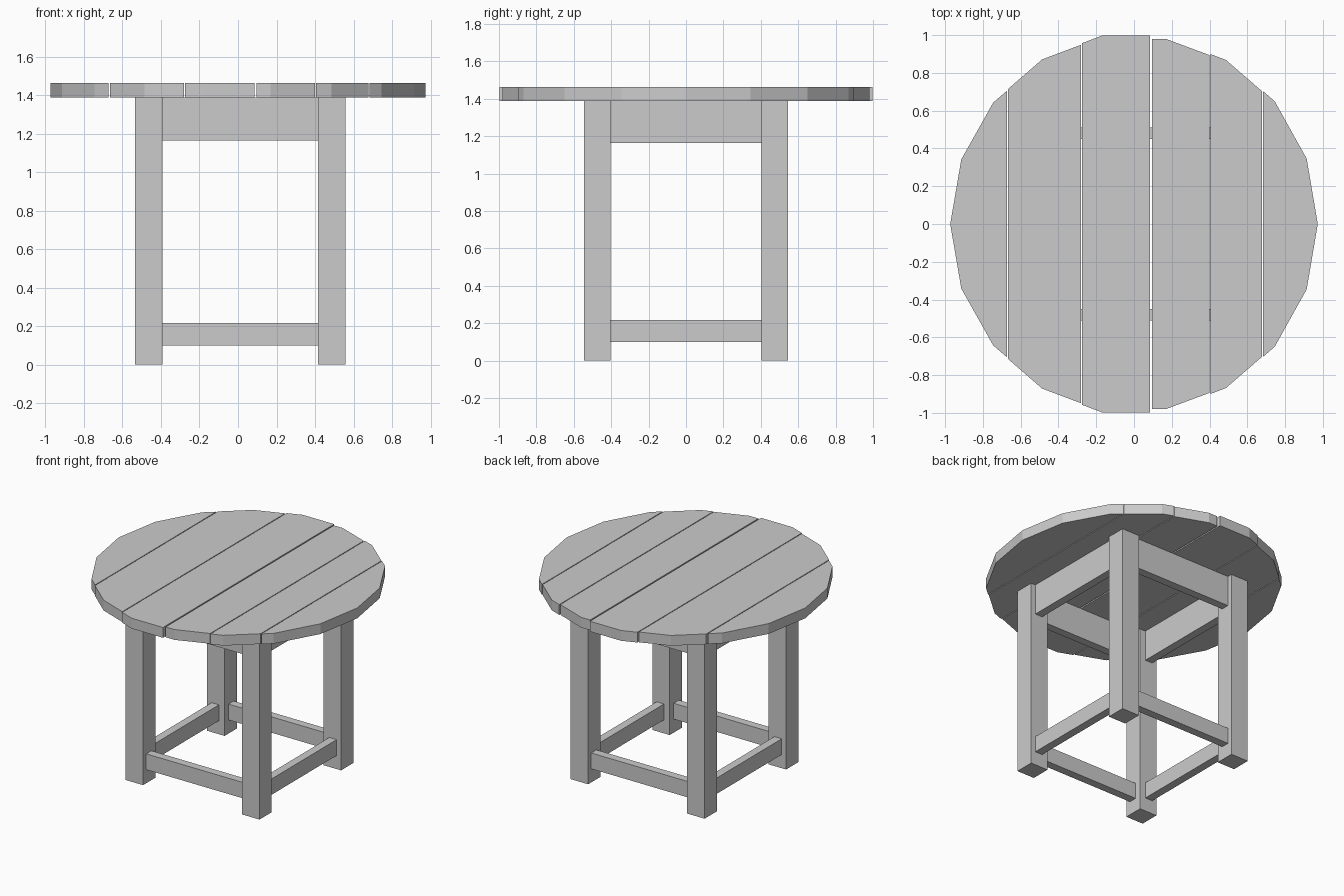
import bpy, bmesh, math
from mathutils import Vector

cube = bpy.data.objects.get("Cube")
if cube:
    bpy.data.objects.remove(cube, do_unlink=True)

grey = bpy.data.materials.new("plain grey")
grey.use_nodes = True
grey.diffuse_color = (0.6, 0.6, 0.6, 1)
grey.node_tree.nodes["Principled BSDF"].inputs["Base Color"].default_value = (0.6, 0.6, 0.6, 1)


def finish(name, bm):
    bmesh.ops.recalc_face_normals(bm, faces=bm.faces)
    mesh = bpy.data.meshes.new(name)
    bm.to_mesh(mesh)
    bm.free()
    mesh.materials.append(grey)
    obj = bpy.data.objects.new(name, mesh)
    bpy.context.scene.collection.objects.link(obj)
    return obj


def box(name, low, high):
    bm = bmesh.new()
    bmesh.ops.create_cube(bm, size=1)
    low, high = Vector(low), Vector(high)
    for v in bm.verts:
        v.co = (low + high) / 2 + v.co * (high - low)
    return finish(name, bm)


TOP, UNDER = 1.463, 1.387


def plank(name, x0, x1, stretch):
    """Slice of the eighteen-sided table top between two seams."""
    bm = bmesh.new()
    ring = [bm.verts.new((0.973 * math.cos(a), stretch * math.sin(a), UNDER))
            for a in (math.tau * i / 18 for i in range(18))]
    bm.faces.new(ring)
    for x, side in ((x0, -1), (x1, 1)):
        geom = bm.verts[:] + bm.edges[:] + bm.faces[:]
        bmesh.ops.bisect_plane(bm, geom=geom, plane_co=(x, 0, 0),
                               plane_no=(side, 0, 0), clear_outer=True)
    solid = bmesh.ops.extrude_face_region(bm, geom=bm.faces[:])
    verts = [g for g in solid["geom"] if isinstance(g, bmesh.types.BMVert)]
    bmesh.ops.translate(bm, vec=(0, 0, TOP - UNDER), verts=verts)
    return finish(name, bm)


# Table top planks, separated by narrow seams
seams = [-1.1, -0.669, -0.277, 0.091, 0.402, 0.68, 1.1]
gaps = [0, 0.003, 0.003, 0.005, 0.003, 0.003, 0]
stretches = [1.0, 1.006, 1.013, 0.995, 1.003, 1.01]
for i, stretch in enumerate(stretches):
    plank(f"top_plank_{i + 1}", seams[i] + gaps[i], seams[i + 1] - gaps[i + 1], stretch)

# Legs
CX, SPREAD, HALF = 0.012, 0.475, 0.071
for sx, xname in ((-1, "right"), (1, "left")):
    for sy, yname in ((-1, "front"), (1, "back")):
        x, y = CX + sx * SPREAD, sy * SPREAD
        box(f"{yname}_{xname}_leg", (x - HALF, y - HALF, 0), (x + HALF, y + HALF, UNDER))

# Aprons under the top and stretchers near the floor
INNER, THICK = SPREAD - HALF, 0.03
for part, z0, z1 in (("apron", 1.163, UNDER), ("stretcher", 0.1, 0.217)):
    for s, xname, yname in ((-1, "right", "front"), (1, "left", "back")):
        c = s * 0.48
        box(f"{yname}_{part}", (CX - INNER, c - THICK, z0), (CX + INNER, c + THICK, z1))
        box(f"{xname}_{part}", (CX + c - THICK, -INNER, z0), (CX + c + THICK, INNER, z1))
